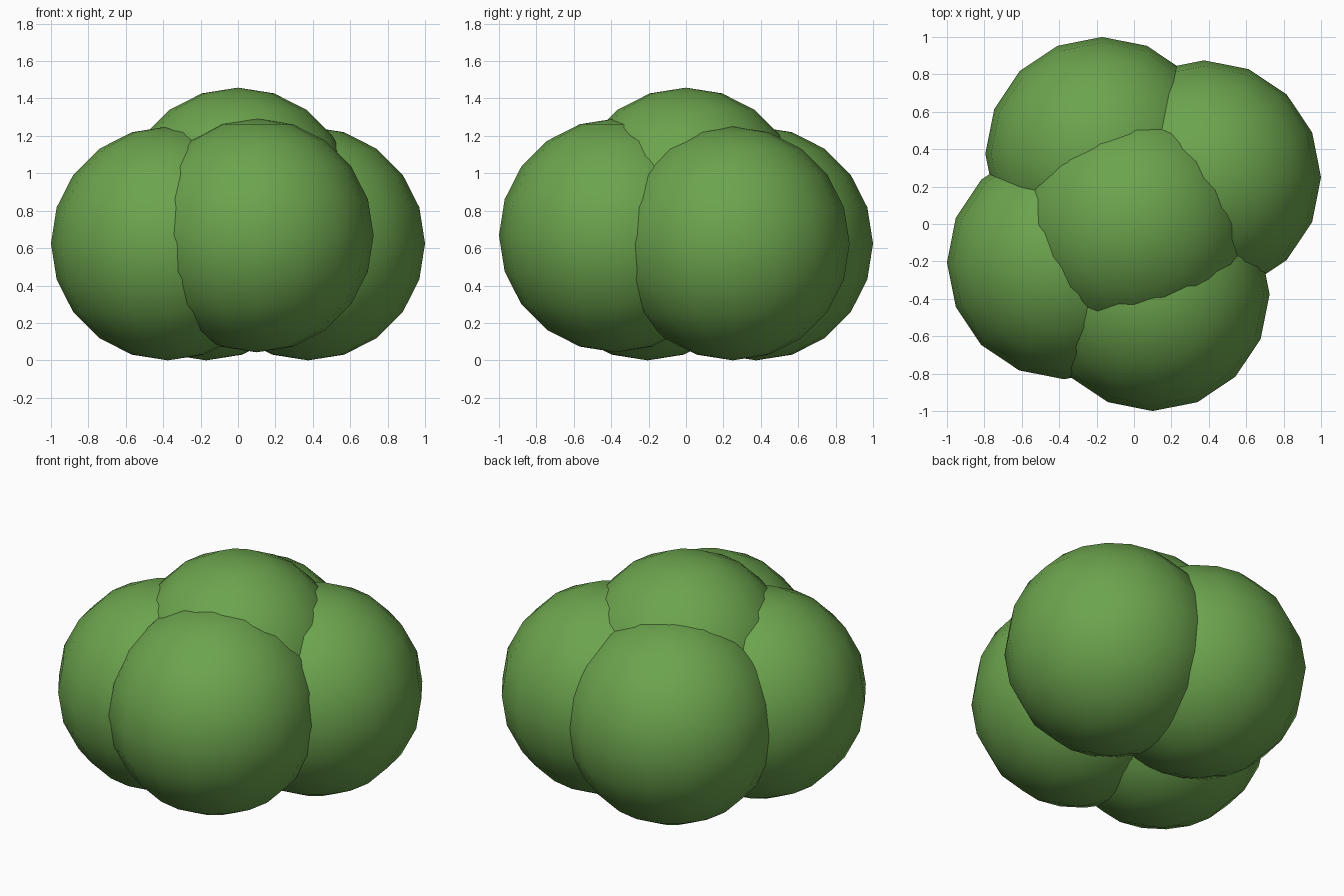
import bpy

if "Cube" in bpy.data.objects:
    bpy.data.objects.remove(bpy.data.objects["Cube"])

# Leafy green
leaf = bpy.data.materials.new("leaf_green")
leaf.diffuse_color = (0.15, 0.37, 0.075, 1.0)
leaf.use_nodes = True
leaf.node_tree.nodes["Principled BSDF"].inputs["Base Color"].default_value = leaf.diffuse_color

RADIUS = 0.625

# Overlapping foliage balls of one bush: name and centre
BALLS = {
    "foliage_left": (-0.375, -0.205, 0.625),
    "foliage_front": (0.10, -0.375, 0.668),
    "foliage_right": (0.375, 0.25, 0.625),
    "foliage_back": (-0.17, 0.375, 0.625),
    "foliage_top": (0.0, 0.0, 0.833),
}


def foliage_ball(name, centre):
    bpy.ops.mesh.primitive_uv_sphere_add(
        segments=16, ring_count=10, radius=RADIUS, location=centre)
    ball = bpy.context.object
    ball.name = name
    ball.data.materials.append(leaf)
    bpy.ops.object.shade_smooth()


for name, centre in BALLS.items():
    foliage_ball(name, centre)
